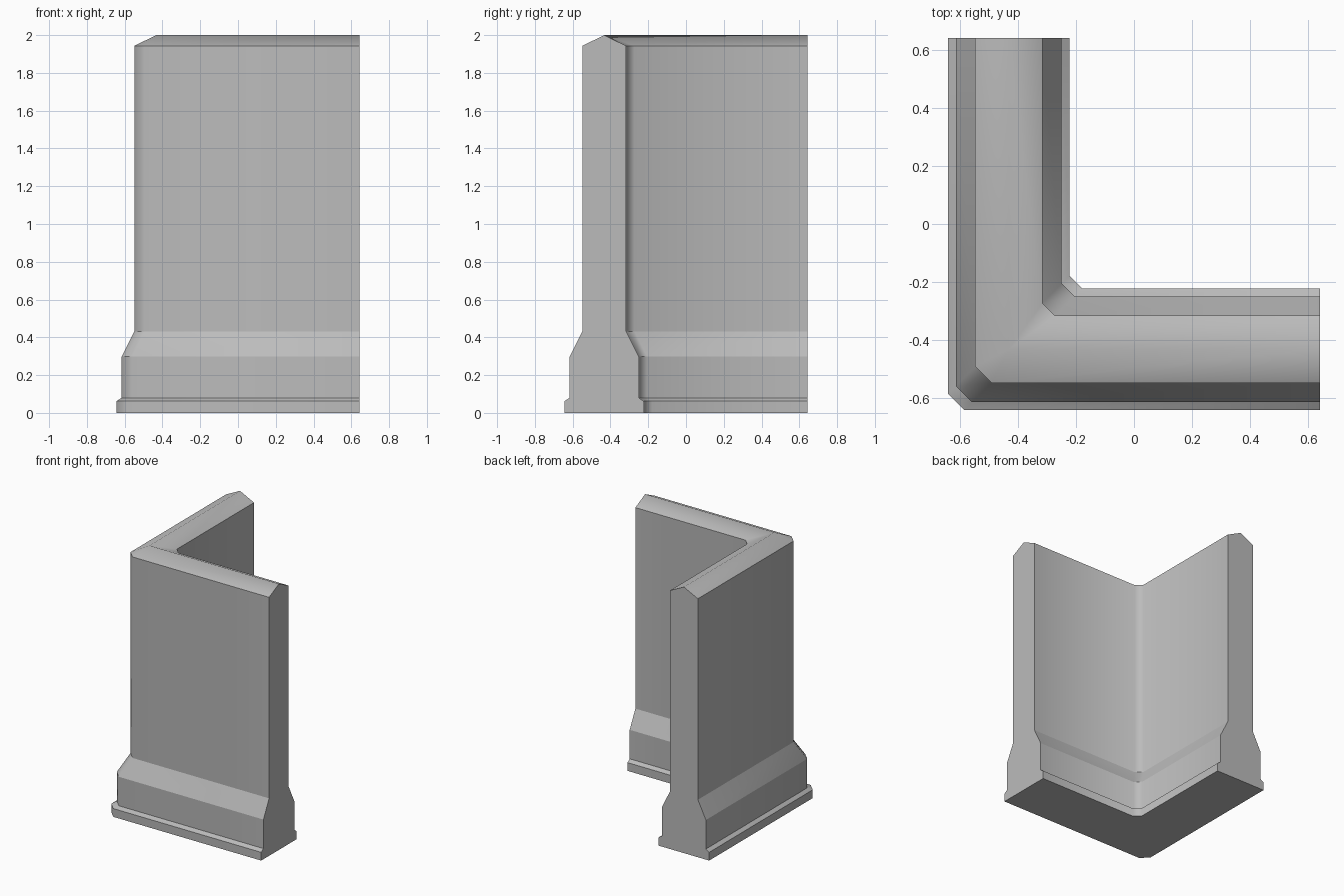
import bpy, bmesh

cube = bpy.data.objects.get("Cube")
if cube:
    bpy.data.objects.remove(cube, do_unlink=True)

# Plain concrete colour
concrete = bpy.data.materials.new("concrete_grey")
concrete.use_nodes = True
colour = (0.5, 0.5, 0.5, 1)
concrete.diffuse_color = colour
concrete.node_tree.nodes["Principled BSDF"].inputs["Base Color"].default_value = colour

END, CENTRE, TOP = 0.643, -0.433, 2.0

# Wall section: half thickness and height, from foot to coping
half = [(0.21, 0), (0.21, 0.062), (0.183, 0.08), (0.183, 0.298),
        (0.116, 0.432), (0.116, 1.943)]
profile = half + [(0, TOP)] + [(-d, z) for d, z in reversed(half)]

bm = bmesh.new()


def corner_path(d, z):
    """One line of the section, carried round the chamfered corner."""
    c = CENTRE - d
    k = 0 if d == 0 else 0.056 if d > 0 else 0.044
    points = [(c, END), (c, c + k), (c + k, c), (END, c)]
    return [bm.verts.new((x, y, z)) for x, y in points]


# Sweep the section along both arms and cap the two ends
rows = [corner_path(d, z) for d, z in profile]
for a, b in zip(rows, rows[1:] + rows[:1]):
    for i in range(3):
        bm.faces.new((a[i], a[i + 1], b[i + 1], b[i]))
caps = [bm.faces.new([r[i] for r in rows]) for i in (0, 3)]
cap_edges = {e for f in caps for e in f.edges}

# Crisp mouldings and ends, softened corner and ridge
for face in bm.faces:
    face.smooth = True
for edge in bm.edges:
    z1, z2 = (v.co.z for v in edge.verts)
    edge.smooth = edge not in cap_edges and (z1 != z2 or z1 == TOP)
bmesh.ops.remove_doubles(bm, verts=bm.verts[:], dist=0.0001)
bmesh.ops.recalc_face_normals(bm, faces=bm.faces[:])

mesh = bpy.data.meshes.new("corner_wall")
bm.to_mesh(mesh)
bm.free()
mesh.materials.append(concrete)
wall = bpy.data.objects.new("corner_wall", mesh)
bpy.context.collection.objects.link(wall)
